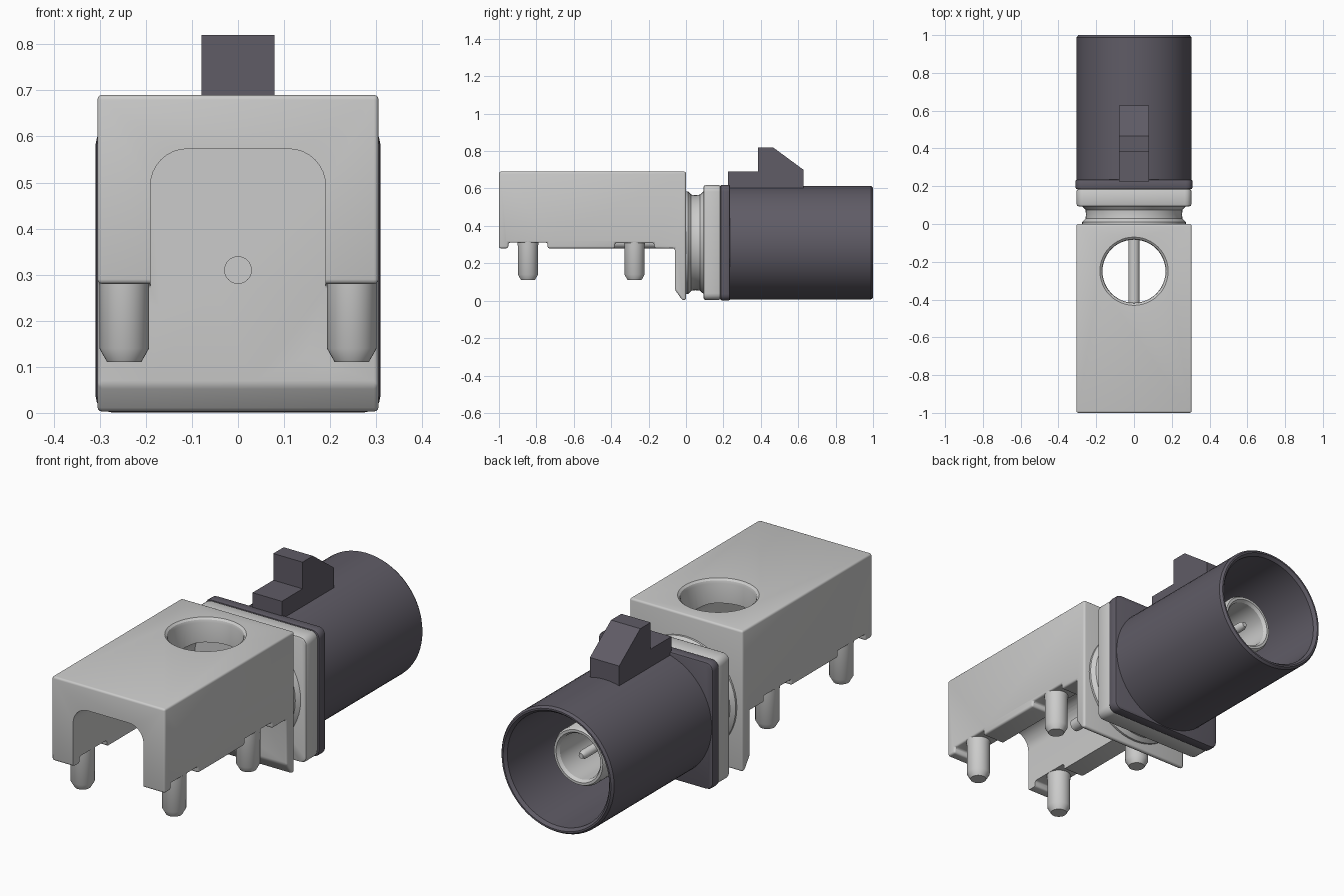
import bpy, bmesh, math
from mathutils import Matrix

if "Cube" in bpy.data.objects:
    bpy.data.objects.remove(bpy.data.objects["Cube"])

AXIS_Z = 0.31  # height of the connector axis


def material(name, rgb):
    m = bpy.data.materials.new(name)
    m.diffuse_color = (*rgb, 1)
    m.use_nodes = True
    m.node_tree.nodes["Principled BSDF"].inputs["Base Color"].default_value = m.diffuse_color
    return m


LIGHT = material("light grey", (0.60, 0.60, 0.595))
DARK = material("dark violet grey", (0.115, 0.106, 0.132))


def finish(name, bm, mat):
    bmesh.ops.recalc_face_normals(bm, faces=bm.faces)
    mesh = bpy.data.meshes.new(name)
    bm.to_mesh(mesh)
    bm.free()
    obj = bpy.data.objects.new(name, mesh)
    bpy.context.collection.objects.link(obj)
    mesh.materials.append(mat)
    return obj


def activate(obj):
    bpy.ops.object.select_all(action='DESELECT')
    obj.select_set(True)
    bpy.context.view_layer.objects.active = obj


def smooth(obj):
    activate(obj)
    bpy.ops.object.shade_smooth_by_angle(angle=math.radians(32))


def prism(name, pts, axis, a, b, mat):
    """Extrude an outline: axis 'x' takes (y, z) points, axis 'y' takes (x, z)."""
    bm = bmesh.new()
    put = (lambda p, t: (t, p[0], p[1])) if axis == 'x' else (lambda p, t: (p[0], t, p[1]))
    lo = [bm.verts.new(put(p, a)) for p in pts]
    hi = [bm.verts.new(put(p, b)) for p in pts]
    bm.faces.new(lo)
    bm.faces.new(hi)
    n = len(pts)
    for i in range(n):
        j = (i + 1) % n
        bm.faces.new((lo[i], lo[j], hi[j], hi[i]))
    return finish(name, bm, mat)


def lathe(name, profile, mat, axis='y', at=(0, 0, AXIS_Z), seg=48):
    """Revolve (radius, distance) points; the profile starts and ends on the axis."""
    bm = bmesh.new()
    vs = [bm.verts.new((r, 0, h)) for r, h in profile]
    es = [bm.edges.new(e) for e in zip(vs, vs[1:])]
    bmesh.ops.spin(bm, geom=vs + es, cent=(0, 0, 0), axis=(0, 0, 1),
                   angle=math.tau, steps=seg, use_merge=False)
    bmesh.ops.remove_doubles(bm, verts=bm.verts, dist=0.0005)
    rot = Matrix.Rotation(-math.pi / 2, 4, 'X') if axis == 'y' else Matrix()
    bm.transform(Matrix.Translation(at) @ rot)
    return finish(name, bm, mat)


def apply(obj, mod):
    activate(obj)
    bpy.ops.object.modifier_apply(modifier=mod.name)


def bevel(obj, width, seg=3):
    m = obj.modifiers.new("bevel", 'BEVEL')
    m.width, m.segments, m.limit_method = width, seg, 'ANGLE'
    m.angle_limit = math.radians(35)
    apply(obj, m)


def cut(obj, cutter):
    m = obj.modifiers.new("cut", 'BOOLEAN')
    m.operation, m.object, m.solver = 'DIFFERENCE', cutter, 'EXACT'
    apply(obj, m)
    bpy.data.objects.remove(cutter)


def rounded_rect(x, z0, z1, r, n=4):
    pts = []
    for cx, cz, start in ((x - r, z1 - r, 0), (r - x, z1 - r, 90),
                          (r - x, z0 + r, 180), (x - r, z0 + r, 270)):
        for i in range(n + 1):
            t = math.radians(start + 90 * i / n)
            pts.append((cx + r * math.cos(t), cz + r * math.sin(t)))
    return pts


# Housing: side outline with foot notches and the rear plate
housing = prism("housing", [
    (-1, 0.69), (-1, 0.28), (-0.95, 0.28), (-0.95, 0.31), (-0.74, 0.31), (-0.74, 0.28),
    (-0.38, 0.28), (-0.38, 0.308), (-0.17, 0.308), (-0.17, 0.28), (-0.06, 0.28),
    (-0.06, 0.06), (-0.02, 0.003), (0, 0.003), (0, 0.69)], 'x', -0.305, 0.305, LIGHT)
bevel(housing, 0.01)

# Arched channel under the housing and the round window in its roof
cut(housing, prism("channel_cutter", rounded_rect(0.19, -0.2, 0.573, 0.08, 8),
                   'y', -1.1, -0.06, LIGHT))
cut(housing, lathe("window_cutter", [(0, 0.5), (0.167, 0.5), (0.167, 0.67), (0.171, 0.682),
                                     (0.182, 0.691), (0.182, 0.8), (0, 0.8)],
                   LIGHT, 'z', (0, -0.25, 0)))
smooth(housing)

# Four mounting pins
for sx, side in ((-1, "left"), (1, "right")):
    for y, place in ((-0.845, "front"), (-0.275, "rear")):
        smooth(lathe(f"{place}_{side}_mounting_pin",
                     [(0, 0.11), (0.037, 0.11), (0.054, 0.14), (0.054, 0.29),
                      (0.057, 0.315), (0.057, 0.34), (0, 0.34)],
                     LIGHT, 'z', (sx * 0.247, y, 0), 32))

# Neck with flared ends
smooth(lathe("neck", [(0, -0.02), (0.275, -0.02), (0.275, 0.01), (0.257, 0.028), (0.254, 0.05),
                      (0.257, 0.075), (0.275, 0.095), (0.275, 0.13), (0, 0.13)], LIGHT))

# Square flanges
light_flange = prism("light_flange", rounded_rect(0.304, 0.004, 0.618, 0.035),
                     'y', 0.093, 0.186, LIGHT)
bevel(light_flange, 0.012, 2)
smooth(light_flange)
dark_flange = prism("dark_flange", rounded_rect(0.309, 0.001, 0.619, 0.035),
                    'y', 0.184, 0.236, DARK)
bevel(dark_flange, 0.008, 2)
smooth(dark_flange)

# Round open collar
smooth(lathe("collar", [(0, 0.2), (0.304, 0.2), (0.304, 0.988), (0.295, 1), (0.287, 1),
                        (0.275, 0.985), (0.275, 0.28), (0, 0.28)], DARK, seg=64))

# Shield tube and centre contact
smooth(lathe("shield_tube", [(0, 0.22), (0.14, 0.22), (0.14, 0.815), (0.132, 0.83),
                             (0.12, 0.83), (0.11, 0.815), (0.11, 0.32), (0, 0.32)], LIGHT))
smooth(lathe("centre_contact", [(0, -0.43), (0.03, -0.43), (0.03, 0.4), (0.021, 0.4),
                                (0.021, 0.79), (0.012, 0.81), (0, 0.81)], LIGHT, seg=24))

# Latch block on the collar
prism("latch", [(0.225, 0.59), (0.225, 0.69), (0.385, 0.69), (0.385, 0.82), (0.465, 0.82),
                (0.628, 0.70), (0.628, 0.59)], 'x', -0.079, 0.079, DARK)
